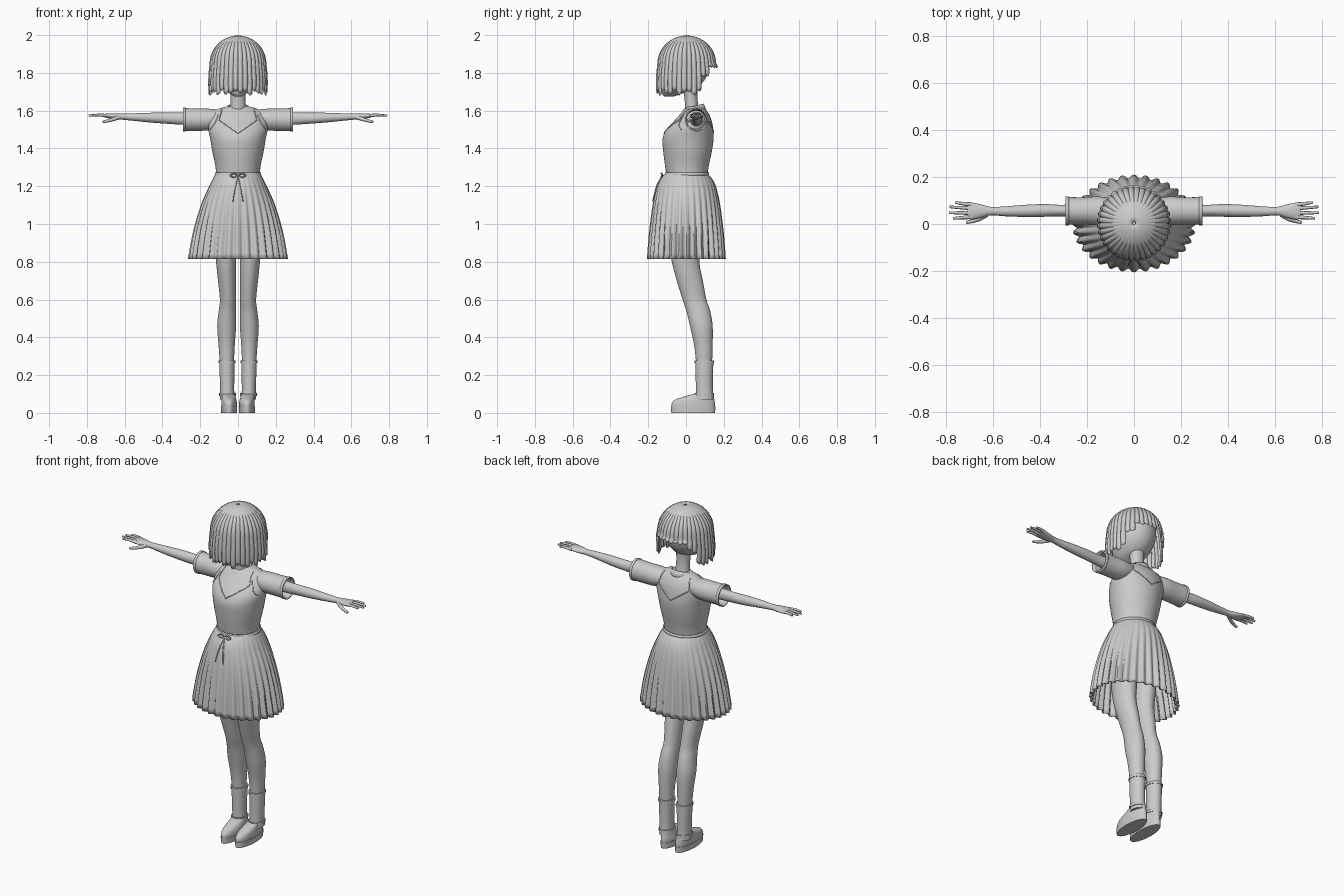
import bpy, bmesh, math
from math import sin, cos, pi, radians
from mathutils import Vector
from mathutils.bvhtree import BVHTree

cube = bpy.data.objects.get("Cube")
if cube:
    bpy.data.objects.remove(cube)

GREY = (0.6, 0.6, 0.6, 1)
mat = bpy.data.materials.new("plain grey")
mat.use_nodes = True
mat.diffuse_color = GREY
mat.node_tree.nodes["Principled BSDF"].inputs["Base Color"].default_value = GREY


def finish(name, data, mirror=False, thick=0):
    obj = bpy.data.objects.new(name, data)
    bpy.context.collection.objects.link(obj)
    data.materials.append(mat)
    if thick:
        mod = obj.modifiers.new("thickness", 'SOLIDIFY')
        mod.thickness, mod.offset = thick, 0
    if mirror:
        obj.modifiers.new("mirror", 'MIRROR').use_mirror_merge = False
    return obj


def mesh_object(name, bm, angle=50, **kw):
    bmesh.ops.recalc_face_normals(bm, faces=bm.faces)
    me = bpy.data.meshes.new(name)
    bm.to_mesh(me)
    bm.free()
    me.shade_smooth()
    me.set_sharp_from_angle(angle=radians(angle))
    return finish(name, me, **kw)


def skin_rings(bm, rings, closed=True):
    rows = [[bm.verts.new(p) for p in ring] for ring in rings]
    n = len(rows[0])
    for a, b in zip(rows, rows[1:]):
        for i in range(n if closed else n - 1):
            j = (i + 1) % n
            bm.faces.new((a[i], a[j], b[j], b[i]))
    return rows


def spline(sections, steps):
    """Catmull-Rom interpolation of section tuples."""
    out, last = [], len(sections) - 1
    for k in range(last):
        p0, p1 = sections[max(k - 1, 0)], sections[k]
        p2, p3 = sections[k + 1], sections[min(k + 2, last)]
        for s in range(steps):
            t = s / steps
            out.append(tuple(b + 0.5 * t * (c - a + t * (2*a - 5*b + 4*c - d + t * (3*(b - c) + d - a)))
                             for a, b, c, d in zip(p0, p1, p2, p3)))
    return out + [sections[-1]]


def loft(name, sections, axis='z', n=32, steps=4, caps=True, wave=(0, 0), **kw):
    """Elliptic sections: (position, centre 1, centre 2, radius 1, radius 2)."""
    rings = []
    for t, c1, c2, r1, r2 in spline(sections, steps):
        ring = []
        for i in range(n):
            a = 2 * pi * i / n
            f = 1 + wave[1] * cos(wave[0] * a)
            u, v = c1 + f * r1 * cos(a), c2 + f * r2 * sin(a)
            ring.append((u, v, t) if axis == 'z' else (t, u, v))
        rings.append(ring)
    bm = bmesh.new()
    rows = skin_rings(bm, rings)
    if caps:
        bm.faces.new(rows[0])
        bm.faces.new(rows[-1])
    return mesh_object(name, bm, **kw)


def tubes(name, paths, radius, mirror=False, smooth=False, taper=1.0):
    cu = bpy.data.curves.new(name, 'CURVE')
    cu.dimensions = '3D'
    cu.bevel_depth, cu.bevel_resolution, cu.use_fill_caps = radius, 2, True
    for path in paths:
        pts = spline(path, 5) if smooth else path
        sp = cu.splines.new('POLY')
        sp.points.add(len(pts) - 1)
        for k, (p, q) in enumerate(zip(sp.points, pts)):
            p.co = (*q, 1)
            p.radius = 1 + (taper - 1) * k / (len(pts) - 1)
    return finish(name, cu, mirror=mirror)


def surface_path(obj, corners, side=-1, lift=0.001):
    """Lay an (x, z) polyline on the front (-1) or back (1) of an object."""
    tree = BVHTree.FromPolygons([v.co for v in obj.data.vertices],
                                [p.vertices for p in obj.data.polygons])
    out = []
    for (x0, z0), (x1, z1) in zip(corners, corners[1:]):
        for k in range(9):
            x, z = x0 + (x1 - x0) * k / 8, z0 + (z1 - z0) * k / 8
            hit = tree.ray_cast(Vector((x, side, z)), Vector((0, -side, 0)))[0]
            if hit:
                out.append((x, hit.y + side * lift, z))
    return out


# Head and neck
head = loft("head", [(1.675, 0, -.09, .018, .025), (1.69, 0, -.075, .042, .052),
                     (1.72, 0, -.04, .074, .094), (1.77, 0, -.015, .102, .118),
                     (1.83, 0, -.005, .115, .128), (1.9, 0, 0, .108, .122),
                     (1.95, 0, 0, .075, .085), (1.975, 0, 0, .02, .025)])
loft("neck", [(1.56, 0, .04, .055, .05), (1.61, 0, .032, .042, .037),
              (1.68, 0, .025, .039, .035), (1.76, 0, .02, .045, .045)])

# Face details
bm = bmesh.new()
bmesh.ops.create_cone(bm, segments=8, radius1=.011, radius2=.001, depth=.04)
for v in bm.verts:
    v.co.z += 1.75
    v.co.y += -.134 - (1.75 - v.co.z) * .25
mesh_object("nose", bm)
ex, ey, ez = surface_path(head, [(.048, 1.785), (.049, 1.785)])[0]
bm = bmesh.new()
bmesh.ops.create_uvsphere(bm, u_segments=20, v_segments=10, radius=1)
for v in bm.verts:
    v.co = (ex + v.co.x * .022, ey + v.co.y * .005 + v.co.x * .008, ez + v.co.z * .024)
mesh_object("eyes", bm, mirror=True)
tubes("eyelids", [surface_path(head, [(.018, 1.79), (.032, 1.808), (.055, 1.812), (.078, 1.795)]),
                  surface_path(head, [(.03, 1.763), (.05, 1.758), (.068, 1.765)])],
      .0025, mirror=True)
tubes("mouth", [surface_path(head, [(-.016, 1.712), (0, 1.709), (.016, 1.712)])], .002)

# Bobbed hair made of domed strands that fan out from the crown
bm = bmesh.new()
STRANDS, ACROSS, DOWN = 36, 6, 18
for s in range(STRANDS):
    mid = 2 * pi * (s + .5) / STRANDS
    from_front = abs(math.degrees(math.atan2(sin(mid), -cos(mid))))
    ragged = .012 * sin(s * 2.4)
    if from_front < 42:
        bottom = 1.828 + ragged * .3
    elif from_front < 58:
        bottom = 1.785 + ragged
    else:
        bottom = 1.692 + ragged
    rings = []
    for d in range(DOWN + 1):
        t = d / DOWN
        ring = []
        for i in range(ACROSS + 1):
            w = i / ACROSS
            a = 2 * pi * (s + w) / STRANDS
            if t < .6:
                q = (.03 + .97 * t / .6) * pi / 2
                r, z = sin(q), 1.85 + .145 * cos(q)
            else:
                k = (t - .6) / .4
                r, z = 1 + .05 * sin(k * 2.4), 1.85 + (bottom - 1.85) * k
                z += .012 * k * k * abs(2 * w - 1)
            r *= 1 + .05 * (sin(pi * w) - .6) * min(1, t * 3)
            ring.append((.145 * r * sin(a), .004 - .15 * r * cos(a), z))
        rings.append(ring)
    skin_rings(bm, rings, closed=False)
bmesh.ops.remove_doubles(bm, verts=bm.verts, dist=.0005)
mesh_object("hair", bm, angle=35, thick=.006)

# Bodice with seams
bodice = loft("bodice", [(1.255, 0, .005, .115, .108), (1.31, 0, .005, .12, .116),
                         (1.38, 0, .008, .135, .128), (1.45, 0, .011, .147, .135),
                         (1.5, 0, .02, .157, .124), (1.55, 0, .038, .156, .097),
                         (1.59, 0, .047, .135, .07), (1.61, 0, .048, .1, .052),
                         (1.622, 0, .048, .06, .04)], n=48)
neckline = [(.085, 1.61), (.1, 1.55), (0, 1.48)]
armhole = [(.105, 1.575), (.125, 1.53), (.148, 1.5)]
tubes("bodice_seams", [surface_path(bodice, line, side) for line in (neckline, armhole)
                       for side in (-1, 1)], .0025, mirror=True)

# Collar: tilted band, higher at the back
bm = bmesh.new()
rings = []
for r, z in ((.068, 1.585), (.062, 1.605), (.053, 1.622)):
    rings.append([(r * cos(a), .04 + r * sin(a) * .95, z + .014 * sin(a))
                  for a in (2 * pi * i / 32 for i in range(32))])
skin_rings(bm, rings)
mesh_object("collar", bm, thick=.006)

# Sleeves and cuffs
loft("sleeves", [(.09, .055, 1.556, .05, .045), (.15, .056, 1.553, .058, .054),
                 (.22, .056, 1.552, .055, .056), (.288, .056, 1.553, .056, .058)],
     axis='x', caps=False, thick=.006, mirror=True)
loft("cuffs", [(.278, .056, 1.553, .058, .06), (.292, .056, 1.553, .058, .06)],
     axis='x', caps=False, steps=1, thick=.007, mirror=True)

# Arms and hands
loft("arms", [(.14, .055, 1.556, .036, .038), (.3, .057, 1.558, .025, .032),
              (.38, .058, 1.56, .027, .029), (.46, .056, 1.563, .026, .026),
              (.55, .054, 1.566, .021, .02), (.61, .055, 1.568, .018, .016),
              (.65, .055, 1.57, .028, .016), (.69, .055, 1.573, .036, .012),
              (.71, .056, 1.574, .034, .008)], axis='x', n=24, mirror=True)
fingers = []
for y0, y1, tip in ((.083, .092, .762), (.066, .073, .787), (.047, .048, .79), (.03, .024, .772)):
    fingers.append([(.69, y0, 1.573), (.735, (y0 + y1) / 2, 1.577), (tip, y1, 1.574)])
tubes("fingers", fingers, .0095, mirror=True, smooth=True, taper=.55)
tubes("thumbs", [[(.63, .042, 1.566), (.665, .02, 1.553), (.715, .006, 1.54)]],
      .013, mirror=True, smooth=True, taper=.5)

# Pleated skirt, open below
bm = bmesh.new()
PLEATS, SEG = 32, 8
rings = []
for z, rx, ry in spline([(1.265, .116, .11), (1.235, .132, .135), (1.19, .153, .155),
                         (1.1, .19, .173), (.97, .225, .187), (.815, .252, .198)], 4):
    depth = .04 * min(1, (1.265 - z) / .35)
    ring = []
    for i in range(PLEATS * SEG):
        a = 2 * pi * i / (PLEATS * SEG)
        f = 1 + depth * cos(PLEATS * a)
        ring.append((rx * f * cos(a), ry * f * sin(a) + .002, z))
    rings.append(ring)
skin_rings(bm, rings)
mesh_object("skirt", bm, thick=.006)

# Waistband and bow
loft("waistband", [(1.255, 0, .005, .121, .115), (1.272, 0, .005, .119, .113)],
     steps=1, caps=False, n=48, thick=.005)
tubes("bow_loops", [[(0, -.122, 1.255), (.022, -.13, 1.268), (.04, -.128, 1.258),
                     (.024, -.13, 1.248), (0, -.124, 1.255)]], .004, mirror=True, smooth=True)
tubes("bow_tails", [[(0, -.126, 1.255), (.01, -.152, 1.21), (.02, -.167, 1.16),
                     (.026, -.177, 1.12)]], .003, mirror=True, smooth=True)

# Hips and legs
loft("hips", [(1.25, 0, .005, .105, .1), (1.12, 0, .005, .135, .115), (1.0, 0, 0, .125, .095),
              (.95, 0, 0, .06, .05)], mirror=False)
loft("legs", [(1.05, .066, 0, .063, .085), (.9, .066, -.003, .059, .082),
              (.8, .063, -.002, .053, .073), (.7, .058, .02, .048, .069),
              (.6, .053, .045, .043, .063), (.54, .056, .065, .046, .063),
              (.46, .06, .081, .05, .06), (.36, .06, .092, .043, .049),
              (.26, .059, .096, .037, .042)], mirror=True)

# Socks with frilled tops
loft("socks", [(.07, .056, .098, .039, .048), (.12, .057, .097, .037, .045),
               (.2, .058, .097, .039, .046), (.272, .058, .097, .041, .048)], mirror=True)
for label, z, cx, r in (("top", .272, .058, .044), ("ankle", .098, .056, .043)):
    loft("sock_" + label + "_frills", [(z - .009, cx, .097, r, r + .007), (z + .006, cx, .097, r, r + .007)],
         n=64, steps=1, wave=(16, .03), mirror=True)

# Shoes and soles
loft("soles", [(0, .047, .038, .042, .116), (.034, .047, .038, .043, .118)],
     steps=1, n=40, mirror=True)
loft("shoes", [(.034, .047, .038, .041, .115), (.052, .047, .039, .041, .114),
               (.07, .048, .046, .039, .104), (.082, .049, .062, .037, .086),
               (.093, .051, .08, .036, .067), (.1, .053, .095, .036, .052)],
     n=40, mirror=True)
